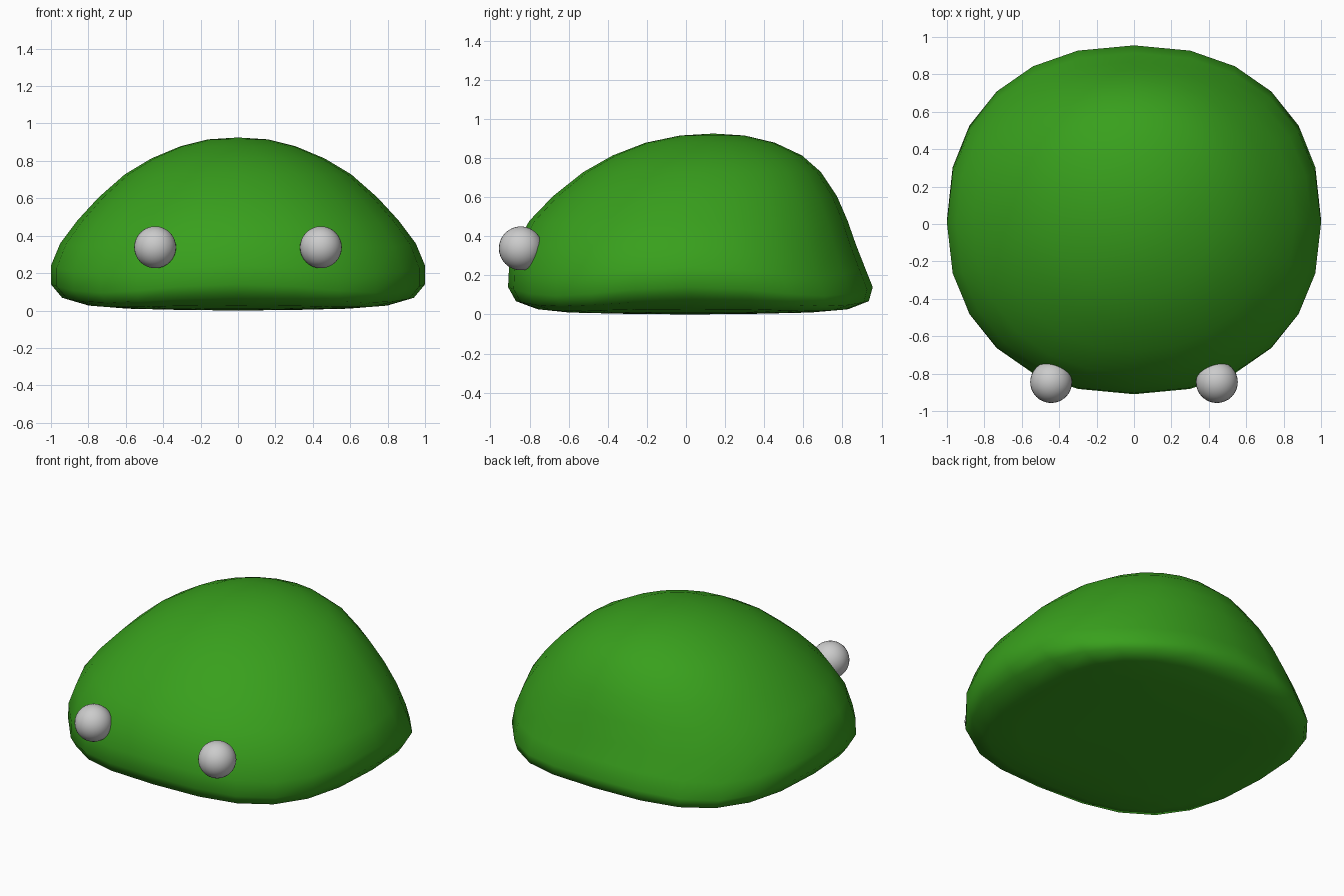
import bpy, bmesh, math

if "Cube" in bpy.data.objects:
    bpy.data.objects.remove(bpy.data.objects["Cube"])

SIDES = 24
# height at side middles, height at corners, half width, front y, back y, squareness
ROWS = [
    (.003, .003, .30, -.30, .34, 2.6),
    (.010, .008, .59, -.60, .64, 2.9),
    (.027, .018, .80, -.76, .83, 2.8),
    (.068, .042, .94, -.87, .935, 2.45),
    (.140, .095, 1.0, -.91, .955, 2.25),
    (.240, .195, 1.0, -.905, .915, 2.22),
    (.360, .335, .95, -.87, .868, 2.2),
    (.480, .468, .86, -.80, .826, 2.17),
    (.605, .600, .745, -.68, .772, 2.12),
    (.728, .728, .605, -.525, .69, 2.1),
    (.813, .813, .463, -.375, .593, 2.05),
    (.878, .878, .308, -.207, .455, 2.0),
    (.915, .915, .16, -.03, .30, 2.0),
]


def spow(v, p):
    return math.copysign(abs(v) ** p, v)


def ring(bm, zm, zc, w, yf, yb, n):
    """Rounded-square loop whose corners sit at their own height."""
    cy, h = (yf + yb) / 2, (yb - yf) / 2
    loop = []
    for i in range(SIDES):
        t = 2 * math.pi * i / SIDES
        k = math.sin(2 * t) ** 2
        loop.append(bm.verts.new((w * spow(math.cos(t), 2 / n),
                                  cy + h * spow(math.sin(t), 2 / n),
                                  zm + (zc - zm) * k)))
    return loop


def finish(bm, name):
    bmesh.ops.recalc_face_normals(bm, faces=bm.faces[:])
    for f in bm.faces:
        f.smooth = True
    me = bpy.data.meshes.new(name)
    bm.to_mesh(me)
    bm.free()
    ob = bpy.data.objects.new(name, me)
    bpy.context.collection.objects.link(ob)
    return ob


# Domed body, lofted from the flat underside to the crown
bm = bmesh.new()
loops = [ring(bm, *r) for r in ROWS]
bottom = bm.verts.new((0, .02, 0))
top = bm.verts.new((0, .14, .925))
for i in range(SIDES):
    j = (i + 1) % SIDES
    for a, b in zip(loops, loops[1:]):
        bm.faces.new((a[i], a[j], b[j], b[i]))
    bm.faces.new((bottom, loops[0][j], loops[0][i]))
    bm.faces.new((top, loops[-1][i], loops[-1][j]))
body = finish(bm, "body")
green = bpy.data.materials.new("green")
green.diffuse_color = (.04, .35, .012, 1)
green.use_nodes = True
green.node_tree.nodes["Principled BSDF"].inputs["Base Color"].default_value = green.diffuse_color
body.data.materials.append(green)

# Two ball eyes
for side, name in ((-1, "eye_left"), (1, "eye_right")):
    bm = bmesh.new()
    bmesh.ops.create_uvsphere(bm, u_segments=32, v_segments=16, radius=.112)
    finish(bm, name).location = (side * .443, -.845, .338)
